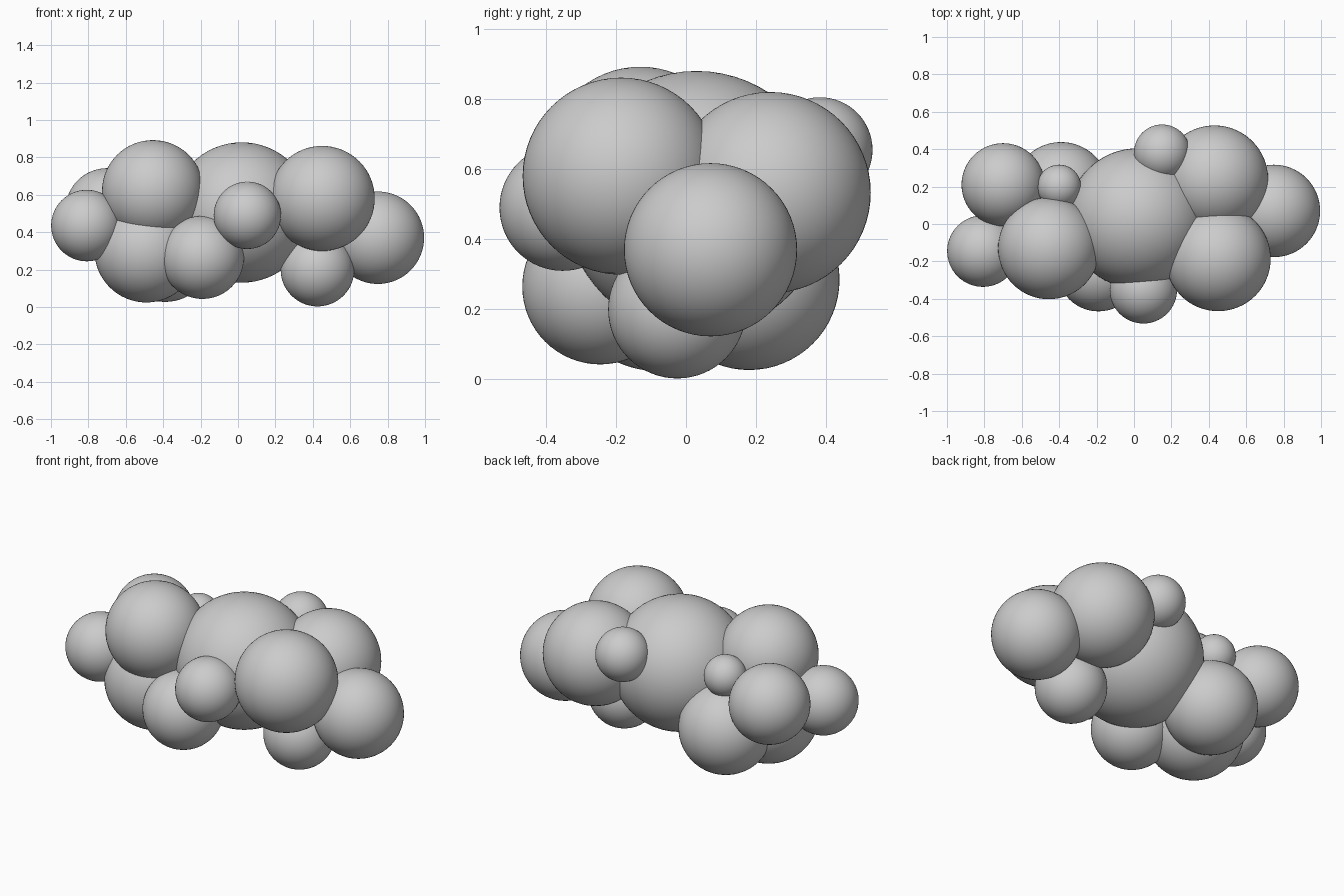
import bpy

# Cluster of overlapping smooth spheres: name -> (x, y, z, radius)
BALLS = {
    "core": (0.02, 0.03, 0.505, 0.375),
    # right end
    "right_front_upper": (0.45, -0.185, 0.58, 0.281),
    "right_back_upper": (0.43, 0.24, 0.533, 0.287),
    "right_end": (0.748, 0.07, 0.37, 0.247),
    "right_lower": (0.425, -0.025, 0.2, 0.197),
    # middle
    "front_small": (0.05, -0.352, 0.49, 0.18),
    "front_lower": (-0.19, -0.245, 0.265, 0.222),
    "back_small": (0.15, 0.382, 0.655, 0.15),
    # left end
    "left_upper": (-0.455, -0.13, 0.62, 0.272),
    "left_end": (-0.808, -0.145, 0.435, 0.191),
    "left_lower": (-0.49, -0.08, 0.302, 0.278),
    "left_back_lower": (-0.39, 0.18, 0.285, 0.258),
    "left_back_upper": (-0.7, 0.21, 0.52, 0.222),
    "left_back_bead": (-0.4, 0.2, 0.605, 0.117),
}

for name, (x, y, z, r) in BALLS.items():
    bpy.ops.mesh.primitive_uv_sphere_add(segments=64, ring_count=32, radius=r, location=(x, y, z))
    bpy.context.object.name = name
    bpy.ops.object.shade_smooth()
